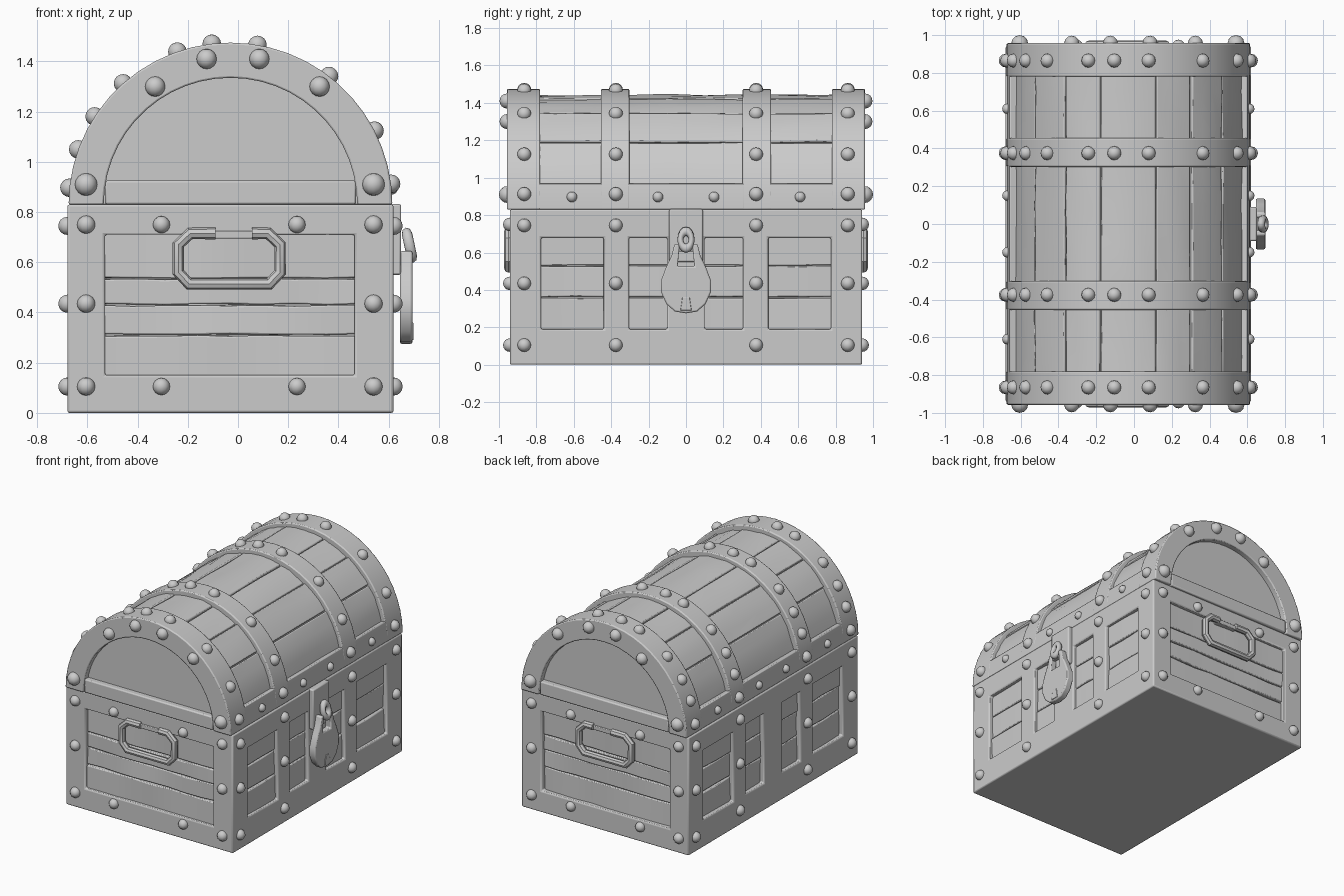
import bpy, bmesh, math, random
from mathutils import Vector, Matrix

if "Cube" in bpy.data.objects:
    bpy.data.objects.remove(bpy.data.objects["Cube"])

random.seed(4)
CX, LZ, R = -0.03, 0.83, 0.645      # chest centre in x, lid axis height, lid radius
HX, HY = 0.65, 0.942                # body half sizes


def finish(name, bm, bevel=0.0, angle=35):
    bmesh.ops.recalc_face_normals(bm, faces=bm.faces)
    me = bpy.data.meshes.new(name)
    bm.to_mesh(me)
    bm.free()
    ob = bpy.data.objects.new(name, me)
    bpy.context.collection.objects.link(ob)
    if bevel:
        add_bevel(ob, bevel)
    smooth(ob, angle)
    return ob


def add_bevel(ob, width):
    m = ob.modifiers.new("soft_edges", 'BEVEL')
    m.width, m.segments, m.limit_method = width, 2, 'ANGLE'
    m.angle_limit = math.radians(40)


def smooth(ob, angle=35):
    bpy.ops.object.select_all(action='DESELECT')
    ob.select_set(True)
    bpy.context.view_layer.objects.active = ob
    bpy.ops.object.shade_smooth_by_angle(angle=math.radians(angle))


def add_box(bm, x, y, z):
    mid = Vector(((x[0] + x[1]) / 2, (y[0] + y[1]) / 2, (z[0] + z[1]) / 2))
    size = Matrix.Diagonal((abs(x[1] - x[0]), abs(y[1] - y[0]), abs(z[1] - z[0]), 1))
    return bmesh.ops.create_cube(bm, size=1, matrix=Matrix.Translation(mid) @ size)["verts"]


def box(name, x, y, z, bevel=0.008):
    bm = bmesh.new()
    add_box(bm, x, y, z)
    return finish(name, bm, bevel)


def plank(name, x, y, z, axis, push):
    """Board along one axis with an uneven hewn surface."""
    bm = bmesh.new()
    add_box(bm, x, y, z)
    long = [e for e in bm.edges if abs((e.verts[0].co - e.verts[1].co)[axis]) > 0.3]
    bmesh.ops.subdivide_edges(bm, edges=long, cuts=7)
    for v in bm.verts:
        v.co[push] += random.uniform(-0.006, 0.006)
        v.co.z += random.uniform(-0.003, 0.003)
    return finish(name, bm, 0.006)


def arc_bar(name, r0, r1, a0, a1, y0, y1, rough=0.0, bevel=0.007):
    """Ring sector around the lid axis, extruded along y."""
    n = max(2, round((a1 - a0) / 7))
    ny = 9 if rough else 1
    bm = bmesh.new()
    rings = []
    for j in range(ny + 1):
        ring = []
        for r, order in ((r1, range(n + 1)), (r0, range(n, -1, -1))):
            for i in order:
                a = math.radians(a0 + (a1 - a0) * i / n)
                rr = r + random.uniform(-rough, rough)
                ring.append(bm.verts.new((CX + rr * math.cos(a), y0 + (y1 - y0) * j / ny,
                                          LZ + rr * math.sin(a))))
        rings.append(ring)
    for p, q in zip(rings, rings[1:]):
        for i in range(len(p)):
            k = (i + 1) % len(p)
            bm.faces.new((p[i], p[k], q[k], q[i]))
    for ring in (rings[0], rings[-1]):
        m = len(ring)
        for i in range(n):
            bm.faces.new((ring[i], ring[i + 1], ring[m - 2 - i], ring[m - 1 - i]))
    return finish(name, bm, bevel)


# Body block with recessed panels cut into all four sides
body = box("body_frame", (CX - HX, CX + HX), (-HY, HY), (0, LZ), 0)
cuts = bmesh.new()
for s in (-1, 1):
    add_box(cuts, (-0.53, 0.465), (s * (HY - 0.05), s * (HY + 0.1)), (0.15, 0.71))
    for ya, yb in ((0.10, 0.305), (0.44, 0.775)):
        for t in (-1, 1):
            add_box(cuts, (CX + s * (HX - 0.05), CX + s * (HX + 0.1)), (t * ya, t * yb), (0.19, 0.68))
cutter = finish("panel_cutter", cuts)
cutter.hide_render = True
mod = body.modifiers.new("panels", 'BOOLEAN')
mod.operation, mod.object, mod.solver = 'DIFFERENCE', cutter, 'EXACT'
bpy.context.view_layer.objects.active = body
bpy.ops.object.modifier_apply(modifier="panels")
bpy.data.objects.remove(cutter)
add_bevel(body, 0.009)
smooth(body)

# Horizontal boards inside the panels
for s in (-1, 1):
    for za, zb in ((0.13, 0.31), (0.31, 0.43), (0.43, 0.535), (0.535, 0.73)):
        d = random.uniform(0.024, 0.034)
        plank("end_board", (-0.55, 0.485), (s * (HY - 0.07), s * (HY - d)),
              (za + 0.003, zb - 0.003), 0, 1)
    for za, zb in ((0.17, 0.36), (0.36, 0.53), (0.53, 0.70)):
        d = random.uniform(0.024, 0.034)
        plank("side_board", (CX + s * (HX - 0.07), CX + s * (HX - d)), (-0.79, 0.79),
              (za + 0.003, zb - 0.003), 1, 0)

# Lid: inner core, boards, bands, edge strips and end rails
arc_bar("lid_core", 0.02, 0.595, 0, 180, -0.915, 0.915)
edges = (11, 36, 57, 76, 104, 123, 144, 169)
for a, b in zip(edges, edges[1:]):
    arc_bar("lid_board", 0.56, random.uniform(0.607, 0.617), a + 0.3, b - 0.3, -0.9, 0.9, 0.005)
for s in (-1, 1):
    arc_bar("lid_end_band", 0.505, R, 0, 180, *sorted((s * 0.78, s * 0.957)))
    arc_bar("lid_middle_band", 0.57, R, 0, 180, *sorted((s * 0.303, s * 0.455)))
    box("lid_end_rail", (CX - 0.5, CX + 0.5), (s * 0.80, s * 0.954), (LZ + 0.001, 0.925))
for a in (0, 167.5):
    arc_bar("lid_edge_strip", 0.57, R - 0.001, a, a + 12.5, -0.85, 0.85)

# Rivets
spots = []
for s in (-1, 1):
    for x in (-0.605, 0.54):
        spots += [(x, s * HY, z, 0.036) for z in (0.105, 0.435, 0.75)]
        spots.append((x, s * 0.955, 0.91, 0.045))
    for x in (-0.305, 0.235):
        spots += [(x, s * HY, z, 0.034) for z in (0.105, 0.75)]
    spots += [(x, s * 0.957, z, 0.04) for x, z in
              ((-0.33, 1.30), (-0.125, 1.41), (0.085, 1.41), (0.325, 1.30))]
    for y in (0.865, 0.375):
        for t in (-1, 1):
            spots += [(CX + t * HX, s * y, z, 0.036) for z in (0.105, 0.435, 0.745)]
        for x, z in ((-0.7, 0.90), (-0.665, 1.06), (-0.585, 1.19), (-0.46, 1.315), (-0.24, 1.435),
                     (-0.105, 1.475), (0.08, 1.48), (0.365, 1.345), (0.555, 1.13), (0.63, 0.915)):
            a = math.atan2(z - LZ, x - CX)
            spots.append((CX + R * math.cos(a), s * y, LZ + R * math.sin(a), 0.037))
    for t in (-1, 1):
        spots += [(CX + t * 0.64, s * y, 0.897, 0.028) for y in (0.61, 0.15)]
bm = bmesh.new()
for x, y, z, r in spots:
    bmesh.ops.create_uvsphere(bm, u_segments=12, v_segments=8, radius=r,
                              matrix=Matrix.Translation((x, y, z)))
finish("rivets", bm, angle=60)

# Carrying handles on both ends
path = ((-0.09, 0.715), (-0.19, 0.715), (-0.238, 0.67), (-0.238, 0.56), (-0.195, 0.514),
        (0.125, 0.514), (0.168, 0.56), (0.168, 0.67), (0.12, 0.715), (0.055, 0.715))
for s in (-1, 1):
    cu = bpy.data.curves.new("handle", 'CURVE')
    cu.dimensions, cu.bevel_depth, cu.bevel_resolution, cu.use_fill_caps = '3D', 0.024, 2, True
    sp = cu.splines.new('POLY')
    sp.points.add(len(path) - 1)
    for p, (x, z) in zip(sp.points, path):
        p.co = (x, s * 0.948, z, 1)
    ob = bpy.data.objects.new("handle", cu)
    bpy.context.collection.objects.link(ob)
    bpy.ops.object.select_all(action='DESELECT')
    ob.select_set(True)
    bpy.context.view_layer.objects.active = ob
    bpy.ops.object.convert(target='MESH')
    smooth(bpy.context.view_layer.objects.active)
    box("handle_mount", (-0.1, 0.065), (s * 0.91, s * 0.951), (0.695, 0.725), 0.004)

# Hasp plate hanging from the lid on the lock side
box("hasp_plate", (0.60, 0.65), (-0.09, 0.09), (0.55, 0.832))

# Padlock body: round bottom, two arms at the top
half = [(0.0, 0.275), (0.06, 0.285), (0.105, 0.325), (0.134, 0.39), (0.134, 0.45),
        (0.105, 0.525), (0.078, 0.58), (0.062, 0.645), (0.034, 0.645), (0.045, 0.525)]
outline = half + [(-y, z) for y, z in reversed(half[1:])]
bm = bmesh.new()
face = bm.faces.new([bm.verts.new((0.645, y, z)) for y, z in outline])
top = bmesh.ops.extrude_face_region(bm, geom=[face])["geom"]
bmesh.ops.translate(bm, verts=[v for v in top if isinstance(v, bmesh.types.BMVert)], vec=(0.05, 0, 0))
finish("padlock_body", bm, 0.008)

# Keyhole plate
bm = bmesh.new()
vs = add_box(bm, (0.68, 0.699), (-0.03, 0.03), (0.29, 0.36))
for v in vs:
    if v.co.z > 0.32:
        v.co.y *= 0.65
finish("keyhole_plate", bm, 0.003)

# Shackle ring and the pin joining the padlock arms
bpy.ops.mesh.primitive_torus_add(major_segments=16, minor_segments=8, major_radius=0.03,
                                 minor_radius=0.016, location=(0.683, 0, 0.668),
                                 rotation=(0, math.radians(78), 0))
ring = bpy.context.object
ring.name = "shackle_ring"
ring.scale = (1.55, 1, 1.3)
smooth(ring, 60)
box("shackle_pin", (0.655, 0.685), (-0.055, 0.055), (0.605, 0.64), 0.006)
